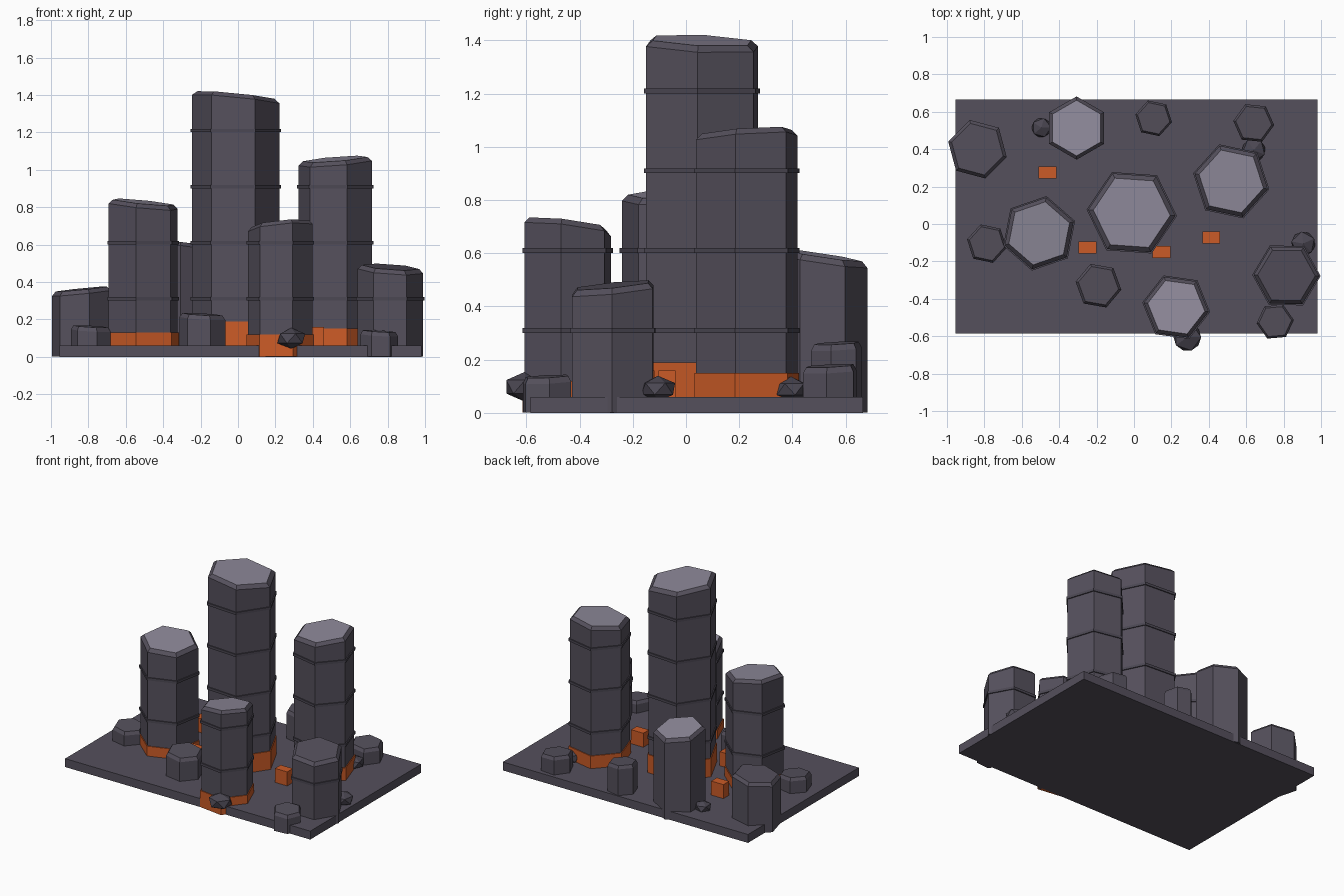
import bpy, bmesh
from math import cos, sin, radians
from mathutils import Matrix

if "Cube" in bpy.data.objects:
    bpy.data.objects.remove(bpy.data.objects["Cube"])


def material(name, r, g, b):
    m = bpy.data.materials.new(name)
    m.use_nodes = True
    m.diffuse_color = (r, g, b, 1)
    m.node_tree.nodes["Principled BSDF"].inputs["Base Color"].default_value = (r, g, b, 1)
    return m


STONE = material("basalt", 0.09, 0.08, 0.107)
DARK = material("dark basalt", 0.07, 0.063, 0.085)
PALE = material("pale stone top", 0.27, 0.25, 0.32)
GLOW = material("lava orange", 0.6, 0.105, 0.02)


def finish(name, bm, *mats):
    bmesh.ops.recalc_face_normals(bm, faces=bm.faces)
    me = bpy.data.meshes.new(name)
    bm.to_mesh(me)
    bm.free()
    for m in mats:
        me.materials.append(m)
    ob = bpy.data.objects.new(name, me)
    bpy.context.collection.objects.link(ob)
    return ob


def hex_stack(name, x, y, turn, rings, slope, *mats):
    """Six-sided prism through (radius, height, tilt factor) rings; last face is the top."""
    bm = bmesh.new()
    loops = []
    for r, z, tilt in rings:
        loop = []
        for i in range(6):
            a = radians(turn + 60 * i)
            dx, dy = r * cos(a), r * sin(a)
            dz = tilt * (slope[0] * dx + slope[1] * dy)
            loop.append(bm.verts.new((x + dx, y + dy, z + dz)))
        loops.append(loop)
    for lo, hi in zip(loops, loops[1:]):
        for i in range(6):
            j = (i + 1) % 6
            bm.faces.new((lo[i], lo[j], hi[j], hi[i]))
    bm.faces.new(loops[0][::-1])
    top = bm.faces.new(loops[-1])
    top.material_index = len(mats) - 1
    return finish(name, bm, *mats)


def column(name, x, y, r, turn, h, slope, pale=False, bands=0, glow=0):
    # Shaft with a chamfered, slanted top
    rings = [(r, 0.002, 0), (r, h - 0.01, 1), (r * 0.88, h + 0.012, 1)]
    hex_stack(name, x, y, turn, rings, slope, *([STONE, PALE] if pale else [STONE]))
    # Thin joints around the shaft
    for k in range(bands):
        z = 0.31 + 0.3 * k
        hex_stack(f"{name}_joint_{k + 1}", x, y, turn,
                  [(r + 0.008, z - 0.009, 0), (r + 0.008, z + 0.009, 0)], (0, 0), DARK)
    # Lava collar at the foot
    if glow:
        hex_stack(f"{name}_lava_collar", x, y, turn,
                  [(r + 0.007, 0.002, 0), (r + 0.007, glow, 0)], (0, 0), GLOW)


def box(name, center, size, mat):
    bm = bmesh.new()
    bmesh.ops.create_cube(bm, size=1, matrix=Matrix.Translation(center) @ Matrix.Diagonal((*size, 1)))
    finish(name, bm, mat)


# Ground slab
box("ground_slab", (0.0125, 0.04, 0.03), (1.935, 1.25, 0.06), STONE)

# Tall columns
column("center_column", -0.012, 0.06, 0.234, -4, 1.388, (-0.1, -0.045), True, 4, 0.19)
column("back_left_column", 0.52, 0.228, 0.2, -12, 1.045, (0.08, 0.07), True, 3, 0.15)
column("right_column", -0.507, -0.05, 0.195, 19, 0.815, (-0.1, 0.06), True, 2, 0.13)
column("front_column", 0.226, -0.445, 0.175, -8, 0.70, (0.1, -0.12), True, 2, 0.12)
column("rear_column", -0.307, 0.513, 0.169, 30, 0.58, (-0.05, -0.15), True)

# Medium columns
column("left_column", 0.815, -0.275, 0.175, -1, 0.468, (-0.07, 0.1), bands=1)
column("far_column", -0.837, 0.40, 0.162, -15, 0.35, (0.1, 0.03))

# Stumps
for i, (x, y, r, turn, h) in enumerate([
        (0.105, 0.565, 0.1, -12, 0.25), (0.64, 0.54, 0.11, -6, 0.165),
        (-0.787, -0.105, 0.108, -12, 0.15), (-0.19, -0.33, 0.124, -10, 0.215),
        (0.755, -0.522, 0.1, 5, 0.125)]):
    column(f"stump_{i + 1}", x, y, r, turn, h, (-0.06, 0.05))

# Boulders
for i, (x, y, r) in enumerate([(0.285, -0.605, 0.083), (0.905, -0.105, 0.072),
                               (0.64, 0.395, 0.07), (-0.495, 0.515, 0.058)]):
    bm = bmesh.new()
    spin = Matrix.Rotation(radians(25 * i), 4, "Z")
    bmesh.ops.create_icosphere(bm, subdivisions=1, radius=r, matrix=Matrix.Translation(
        (x, y, 0.04 + 0.7 * r)) @ Matrix.Diagonal((1, 1, 0.68, 1)) @ spin)
    finish(f"boulder_{i + 1}", bm, DARK)

# Lava blocks
for i, (x, y) in enumerate([(-0.462, 0.275), (-0.248, -0.125), (0.147, -0.15), (0.413, -0.072)]):
    box(f"lava_block_{i + 1}", (x, y, 0.1), (0.096, 0.064, 0.12), GLOW)
